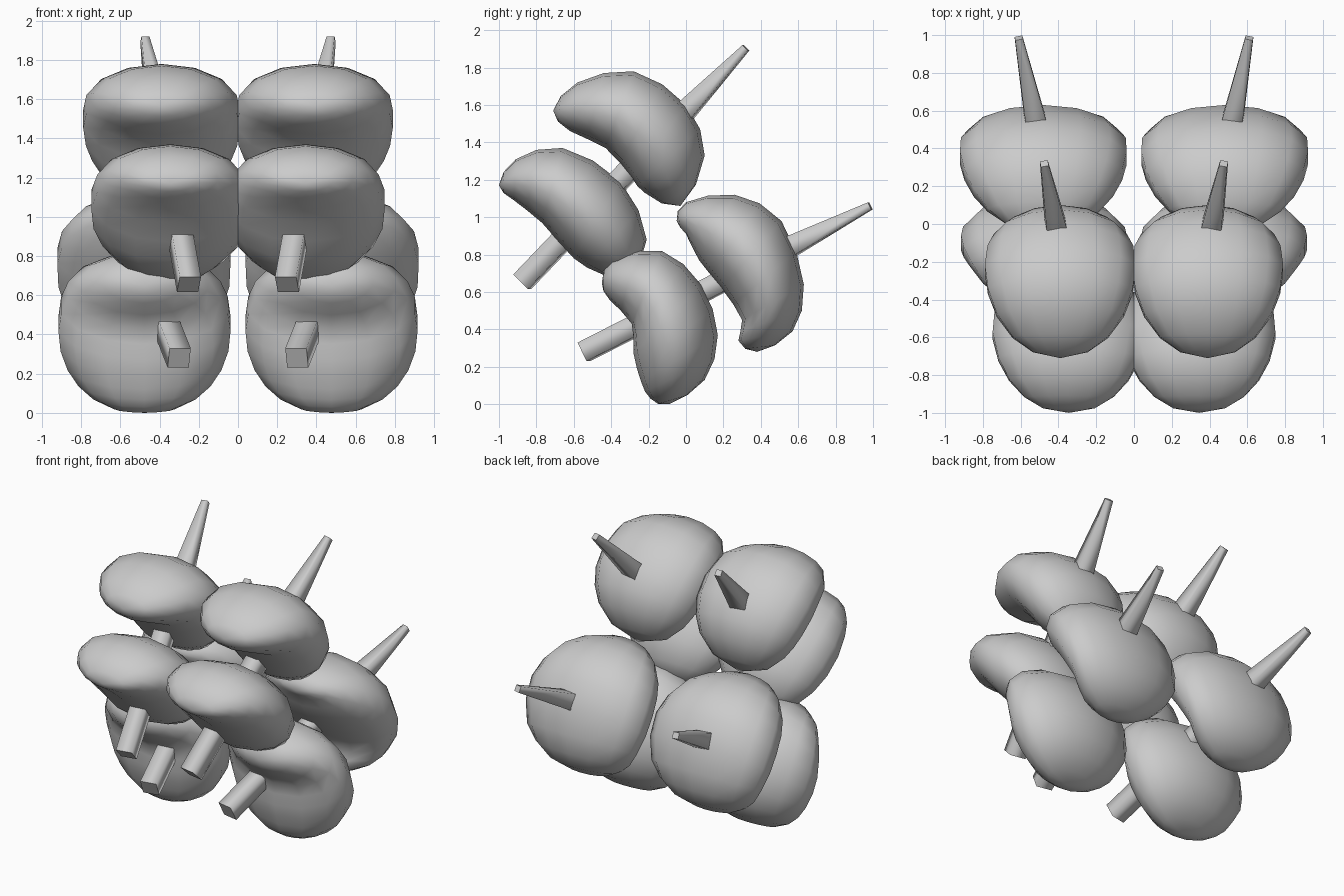
import bpy, bmesh, math
from mathutils import Vector

if "Cube" in bpy.data.objects:
    bpy.data.objects.remove(bpy.data.objects["Cube"])

grey = bpy.data.materials.new("plain_grey")
grey.diffuse_color = (0.6, 0.6, 0.6, 1)
grey.use_nodes = True
grey.node_tree.nodes["Principled BSDF"].inputs["Base Color"].default_value = grey.diffuse_color


def finish(bm, name):
    bmesh.ops.recalc_face_normals(bm, faces=bm.faces)
    me = bpy.data.meshes.new(name)
    bm.to_mesh(me)
    bm.free()
    ob = bpy.data.objects.new(name, me)
    bpy.context.collection.objects.link(ob)
    me.materials.append(grey)
    for p in me.polygons:
        p.use_smooth = True
    return ob


def loft(bm, rings):
    """Skin consecutive rings of points; returns the vertex rings."""
    vs = [[bm.verts.new(p) for p in r] for r in rings]
    for a, b in zip(vs, vs[1:]):
        n = len(a)
        for i in range(n):
            j = (i + 1) % n
            bm.faces.new((a[i], a[j], b[j], b[i]))
    return vs


def close(bm, ring, point):
    """Fan a ring to a pole."""
    v = bm.verts.new(point)
    for i in range(len(ring)):
        bm.faces.new((ring[i], ring[(i + 1) % len(ring)], v))


def spline(loop, t):
    """Point on a closed smooth curve through the loop points."""
    k = math.floor(t)
    u = t - k
    a, b, c, d = (loop[(k + i) % len(loop)] for i in (-1, 0, 1, 2))
    return b + 0.5 * u * (c - a + u * (2 * a - 5 * b + 4 * c - d + u * (3 * (b - c) + d - a)))


def lobe(name, side, cx, width, start, outer, end, inner, segs=14):
    """Kidney-shaped lobe: elliptical sections across a smooth side outline (hundredths)."""
    loop = [Vector((side * cx, y / 100, z / 100)) for y, z in [start, *outer, end, *reversed(inner)]]
    spans = len(outer) + 1
    pairs = [(spline(loop, k / 2), spline(loop, len(loop) - k / 2)) for k in range(1, 2 * spans)]
    mids = [loop[0]] + [(o + i) / 2 for o, i in pairs] + [loop[spans]]
    dist = [0]
    for a, b in zip(mids, mids[1:]):
        dist.append(dist[-1] + (b - a).length)
    rings = []
    for k, (o, i) in enumerate(pairs, 1):
        t = 2 * dist[k] / dist[-1] - 1
        across = Vector((width * math.sqrt(1 - t * t), 0, 0))
        angles = [2 * math.pi * s / segs for s in range(segs)]
        rings.append([mids[k] + (o - i) / 2 * math.cos(a) + across * math.sin(a) for a in angles])
    bm = bmesh.new()
    vs = loft(bm, rings)
    close(bm, vs[0], mids[0])
    close(bm, vs[-1], mids[-1])
    finish(bm, name)


def rod(name, side, start, tip, taper=.72):
    """Square rod with a tapered rear spike."""
    a, b = (Vector((side * p[0], p[1], p[2])) for p in (start, tip))
    d = (b - a).normalized()
    u = d.cross(Vector((0, 0, 1))).normalized()
    w = u.cross(d)
    rings = []
    for t, h in ((0, .055), (taper, .055), (1, .021)):
        c = a.lerp(b, t)
        rings.append([c + u * h * i + w * h * j for i, j in ((1, 1), (-1, 1), (-1, -1), (1, -1))])
    bm = bmesh.new()
    vs = loft(bm, rings)
    bm.faces.new(vs[0])
    bm.faces.new(vs[-1])
    ob = finish(bm, name)
    # crisp cut ends
    for p in list(ob.data.polygons)[-2:]:
        p.use_smooth = False


for side, label in ((1, "right"), (-1, "left")):
    # upper pair of lobes
    lobe(f"{label}_top_lobe", side, .39, .41,
         (-71, 157), [(-58, 172), (-28, 178), (0, 160), (10, 133)],
         (-3, 106), [(-62, 146), (-43, 137), (-29, 121), (-22, 113)])
    lobe(f"{label}_front_lobe", side, .345, .415,
         (-100, 117), [(-91, 131), (-66, 137), (-35, 119), (-21, 88)],
         (-32, 67), [(-92, 109), (-77, 97), (-60, 78), (-46, 70)])
    # lower pair of lobes
    lobe(f"{label}_back_lobe", side, .48, .455,
         (-5, 98), [(0, 108), (26, 112), (51, 98), (63, 64), (57, 39)],
         (38, 28), [(0, 91), (7, 77), (19, 62), (30, 45), (28, 34)])
    lobe(f"{label}_bottom_lobe", side, .477, .45,
         (-45, 65), [(-39, 78), (-13, 82), (8, 64), (17, 37), (10, 13)],
         (-9, 0), [(-41, 56), (-29, 43), (-28, 27), (-24, 12), (-19, 3)])
    # one rod threads each pair
    rod(f"{label}_upper_rod", side, (.25, -.875, .655), (.475, .32, 1.905))
    rod(f"{label}_lower_rod", side, (.30, -.545, .28), (.61, .985, 1.06))
